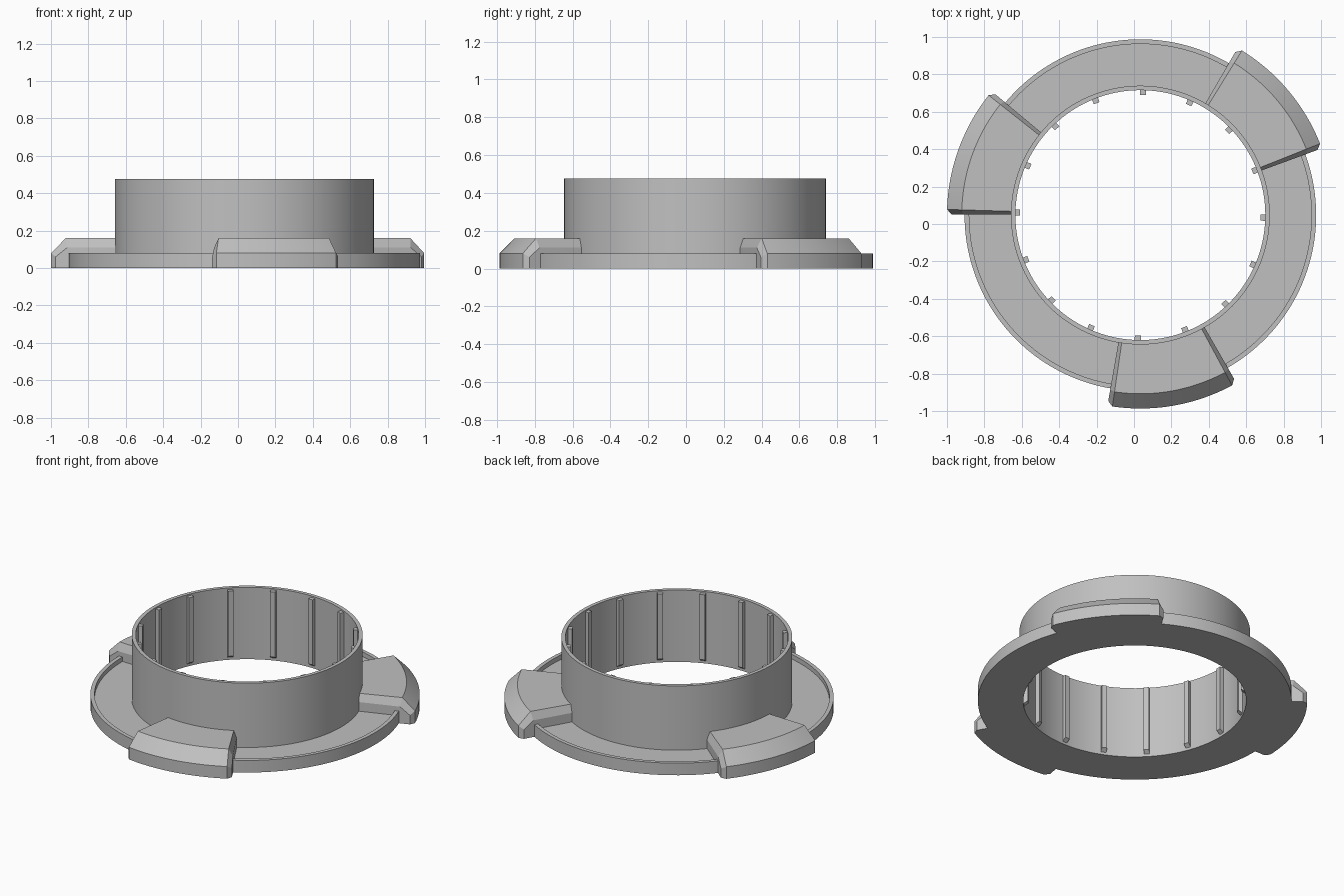
import bpy, bmesh, math
from math import radians, cos, sin

cube = bpy.data.objects.get("Cube")
if cube:
    bpy.data.objects.remove(cube, do_unlink=True)

CENTRE = (0.034, 0.0475, 0.0)
INNER, WALL, FLANGE, TAB = 0.668, 0.692, 0.94, 1.034
HEIGHT = 0.475

grey = bpy.data.materials.new("plain grey")
grey.use_nodes = True
grey.diffuse_color = (0.53, 0.53, 0.53, 1)
grey.node_tree.nodes["Principled BSDF"].inputs["Base Color"].default_value = (0.53, 0.53, 0.53, 1)


def sweep(name, sections, closed):
    """Join (angle, [(radius, z), ...]) sections around the ring axis."""
    bm = bmesh.new()
    rings = [[bm.verts.new((r * cos(a), r * sin(a), z)) for r, z in pts]
             for a, pts in sections]
    n = len(rings[0])
    pairs = list(zip(rings, rings[1:]))
    if closed:
        pairs.append((rings[-1], rings[0]))
    else:
        bm.faces.new(rings[0])
        bm.faces.new(rings[-1])
    for p, q in pairs:
        for i in range(n):
            j = (i + 1) % n
            bm.faces.new((p[i], p[j], q[j], q[i]))
    bmesh.ops.recalc_face_normals(bm, faces=bm.faces[:])
    mesh = bpy.data.meshes.new(name)
    bm.to_mesh(mesh)
    bm.free()
    mesh.materials.append(grey)
    obj = bpy.data.objects.new(name, mesh)
    obj.location = CENTRE
    bpy.context.collection.objects.link(obj)
    bpy.ops.object.select_all(action='DESELECT')
    obj.select_set(True)
    bpy.context.view_layer.objects.active = obj
    bpy.ops.object.shade_smooth_by_angle(angle=radians(20))
    return obj


# Sleeve and flange with a raised rim, turned as one piece
ring = [(INNER, 0), (FLANGE, 0), (FLANGE, 0.08), (0.915, 0.08), (0.915, 0.05),
        (WALL, 0.05), (WALL, HEIGHT), (INNER, HEIGHT)]
STEPS = 160
sweep("flanged_sleeve", [(math.tau * i / STEPS, ring) for i in range(STEPS)], True)

# Three bayonet tabs with chamfered tops, ends and corners
root = 0.68
full = [(root, 0), (TAB, 0), (TAB, 0.08), (0.955, 0.16), (root, 0.16)]
end = [(root, 0), (1.009, 0), (1.009, 0.06), (0.947, 0.11), (root, 0.11)]
for k, side in enumerate(("right_back", "left_side", "front")):
    a, b = radians(20.2 + 120 * k), radians(59.8 + 120 * k)
    c = 0.026
    arc = [(a + c + (b - a - 2 * c) * i / 20, full) for i in range(21)]
    sweep("locking_tab_" + side, [(a, end)] + arc + [(b, end)], False)

# Sixteen grip ribs inside the sleeve, sloped at the bottom
rib = [(0.643, 0.035), (INNER + 0.01, 0.01), (INNER + 0.01, 0.465), (0.643, 0.465)]
for k in range(16):
    mid = radians(22.5 * k - 1.2)
    sweep("grip_rib_%02d" % (k + 1), [(mid - 0.025, rib), (mid + 0.025, rib)], False)
